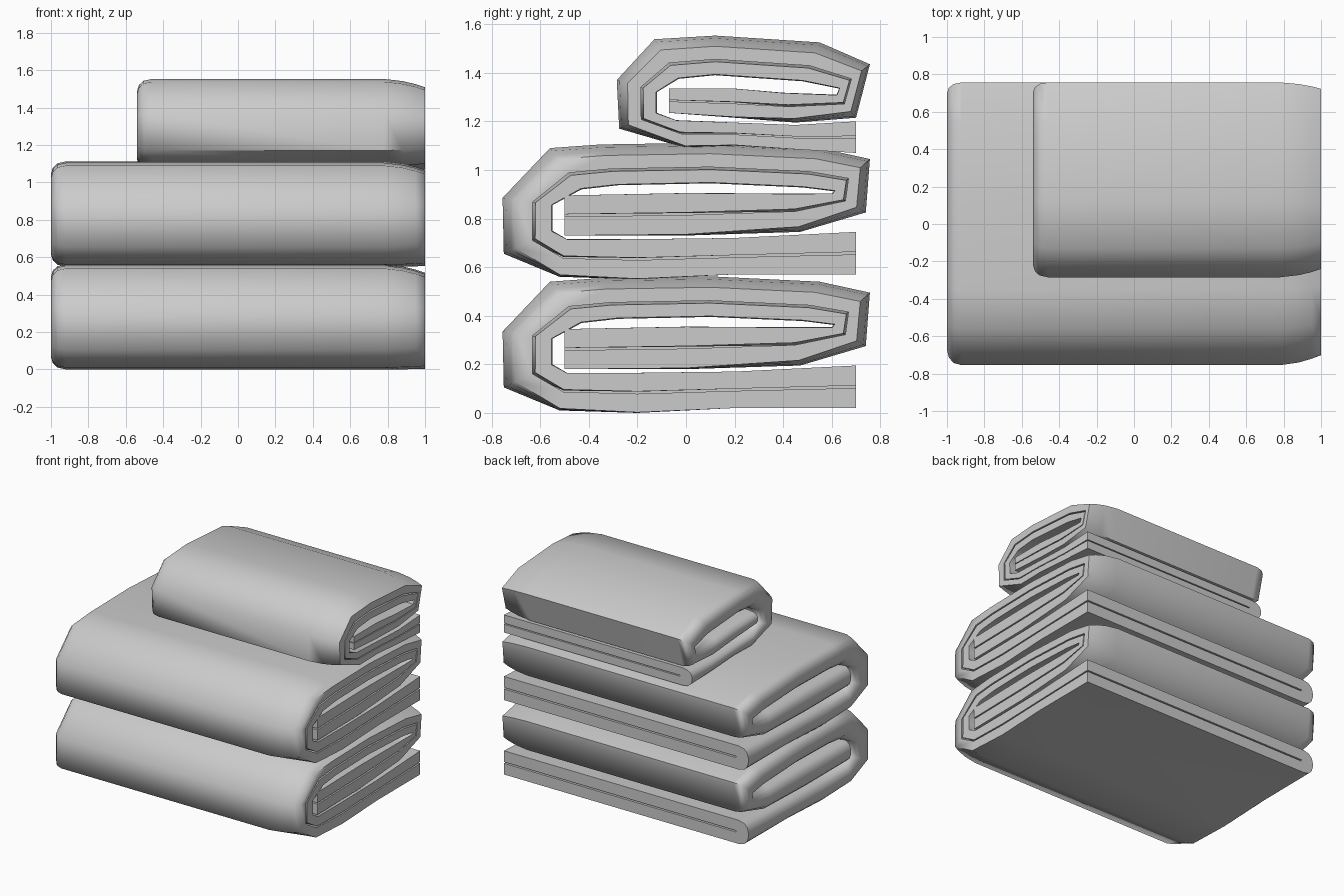
import bpy, bmesh, math

# Each path station: outer (y, z), inner (y, z), edge-taper strength.
# The path runs along the bottom flap, round the front, over the top,
# round the back and ends in the tucked middle flap.
LARGE = [
    (.70, .02, .70, .195, 0), (.2, .02, .2, .17, 0), (-.2, 0, -.2, .165, .05),
    (-.52, .01, -.49, .165, .2), (-.75, .105, -.55, .20, .9),
    (-.755, .335, -.55, .305, 1), (-.56, .54, -.43, .37, 1),
    (-.35, .555, -.28, .387, 1), (.1, .562, .1, .395, 1),
    (.55, .54, .48, .378, 1), (.757, .495, .61, .362, 1),
    (.74, .275, .60, .354, 1), (.47, .195, .43, .353, .5),
    (0, .18, 0, .355, .1), (-.5, .18, -.5, .345, 0),
]
SMALL = [
    (.70, 1.07, .70, 1.2, 0), (.45, 1.085, .45, 1.185, 0),
    (.2, 1.1, .2, 1.195, .1), (0, 1.09, -.04, 1.205, .3),
    (-.275, 1.17, -.12, 1.235, .9), (-.285, 1.37, -.12, 1.32, 1),
    (-.13, 1.538, -.03, 1.375, 1), (.12, 1.553, .12, 1.39, 1),
    (.55, 1.525, .48, 1.365, 1), (.757, 1.435, .63, 1.335, 1),
    (.70, 1.215, .62, 1.31, 1), (.45, 1.195, .4, 1.318, .5),
    (.2, 1.215, .2, 1.335, .1), (-.07, 1.235, -.07, 1.335, 0),
]


def section(x0, k):
    """Hairpin cross-section: two layers joined by a rounded fold at x0.
    Second value runs from 0 (outer face) to 1 (inner face)."""
    return [
        (1, .27 * k), (.95, .17 * k), (.88, .07 * k), (.78, 0),
        (x0 + .08, 0), (x0 + .035, .06), (x0 + .01, .2), (x0, .4),
        (x0, .6), (x0 + .01, .8), (x0 + .035, .94), (x0 + .08, 1),
        (.78, 1), (1, 1 - .02 * k), (1, .53 + .13 * k), (.78, .53),
        (x0 + .1, .53), (x0 + .1, .47), (.78, .47), (1, .47 + .13 * k),
    ]


def towel(name, path, x0, lift=0):
    bm = bmesh.new()
    rings = []
    for oy, oz, iy, iz, k in path:
        rings.append([bm.verts.new((x, oy + (iy - oy) * t, oz + (iz - oz) * t + lift))
                      for x, t in section(x0, k)])
    n = len(rings[0])
    for a, b in zip(rings, rings[1:]):
        for i in range(n):
            j = (i + 1) % n
            bm.faces.new((a[i], a[j], b[j], b[i]))
    # hems at both ends of the cloth
    bm.faces.new(rings[0])
    bm.faces.new(rings[-1][::-1])
    bmesh.ops.recalc_face_normals(bm, faces=bm.faces)
    mesh = bpy.data.meshes.new(name)
    bm.to_mesh(mesh)
    bm.free()
    obj = bpy.data.objects.new(name, mesh)
    bpy.context.collection.objects.link(obj)
    bpy.ops.object.select_all(action='DESELECT')
    obj.select_set(True)
    bpy.context.view_layer.objects.active = obj
    bpy.ops.object.shade_smooth_by_angle(angle=math.radians(70))
    return obj


# Stack of three folded towels
towel("bottom_towel", LARGE, -1)
towel("middle_towel", LARGE, -1, .55)
towel("small_top_towel", SMALL, -.54)
